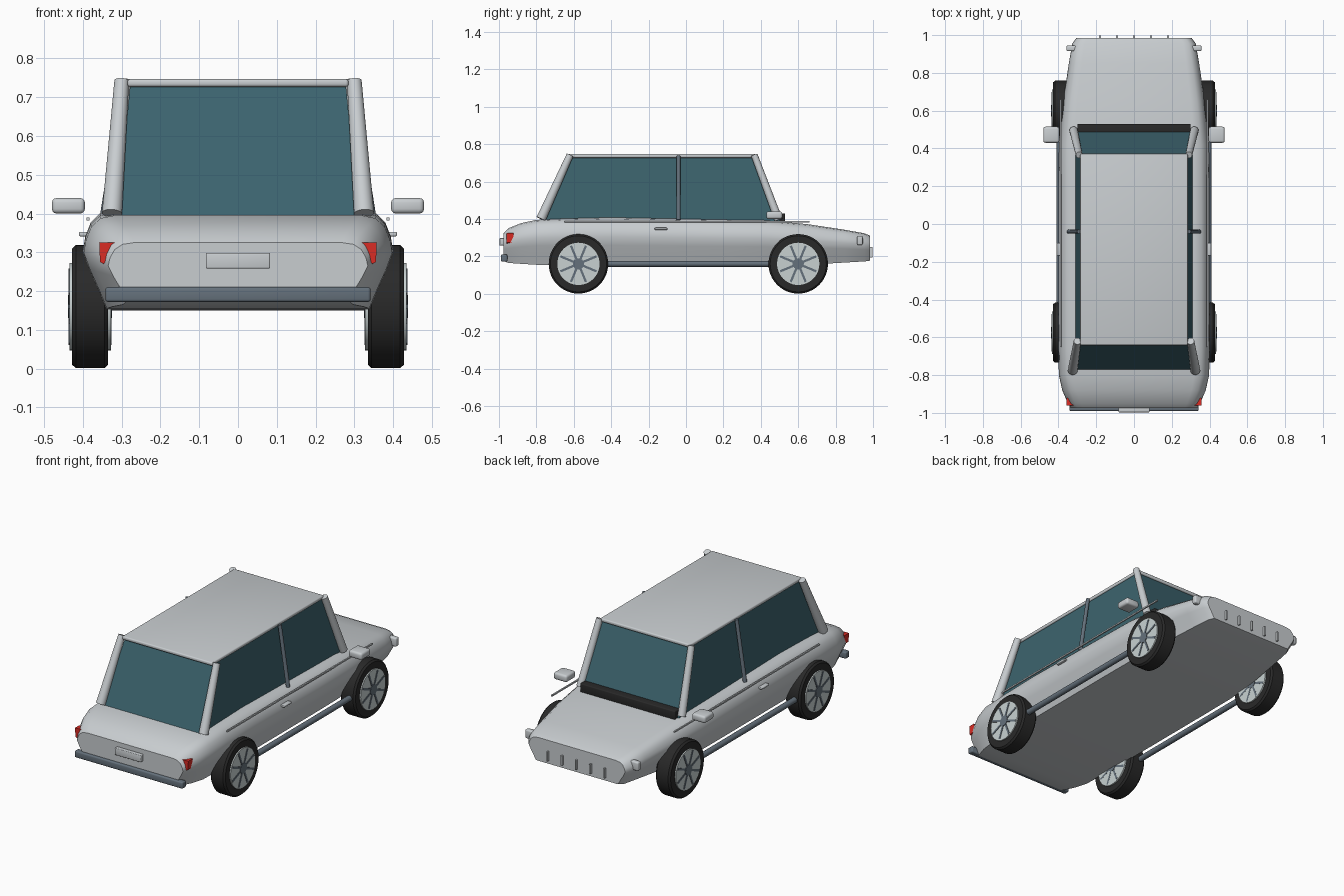
import bpy, bmesh, math
from mathutils import Vector, Matrix

cube = bpy.data.objects.get("Cube")
if cube:
    bpy.data.objects.remove(cube, do_unlink=True)


def material(name, r, g, b):
    m = bpy.data.materials.new(name)
    m.use_nodes = True
    m.diffuse_color = (r, g, b, 1)
    m.node_tree.nodes["Principled BSDF"].inputs["Base Color"].default_value = (r, g, b, 1)
    return m


PAINT = material("pale grey paint", 0.58, 0.61, 0.63)
GLASS = material("teal glass", 0.045, 0.125, 0.155)
SLATE = material("slate trim", 0.13, 0.165, 0.2)
BLACK = material("black rubber", 0.022, 0.022, 0.022)
RED = material("red lamp", 0.7, 0.025, 0.018)
RIM = material("wheel silver", 0.58, 0.64, 0.64)


def finish(name, bm, mat, angle=35):
    bmesh.ops.recalc_face_normals(bm, faces=bm.faces)
    mesh = bpy.data.meshes.new(name)
    bm.to_mesh(mesh)
    bm.free()
    mesh.materials.append(mat)
    mesh.shade_smooth()
    mesh.set_sharp_from_angle(angle=math.radians(angle))
    ob = bpy.data.objects.new(name, mesh)
    bpy.context.collection.objects.link(ob)
    return ob


def box(name, lo, hi, mat, bevel=0.0):
    lo, hi = Vector(lo), Vector(hi)
    bm = bmesh.new()
    bmesh.ops.create_cube(bm, size=1)
    for v in bm.verts:
        v.co = (lo + hi) / 2 + v.co * (hi - lo)
    if bevel:
        bmesh.ops.bevel(bm, geom=bm.edges[:], offset=bevel, segments=3,
                        profile=0.5, affect='EDGES')
    return finish(name, bm, mat)


def rod(name, a, b, ra, rb, mat, sides=24):
    a, b = Vector(a), Vector(b)
    bm = bmesh.new()
    bmesh.ops.create_cone(bm, cap_ends=True, segments=sides, radius1=ra,
                          radius2=rb, depth=(b - a).length)
    turn = (b - a).to_track_quat('Z', 'Y').to_matrix().to_4x4()
    bm.transform(Matrix.Translation((a + b) / 2) @ turn)
    return finish(name, bm, mat)


def loft(name, rings, mat, angle=35):
    bm = bmesh.new()
    loops = [[bm.verts.new(p) for p in ring] for ring in rings]
    for a, b in zip(loops, loops[1:]):
        for i in range(len(a)):
            j = (i + 1) % len(a)
            bm.faces.new((a[i], a[j], b[j], b[i]))
    bm.faces.new(loops[0])
    bm.faces.new(loops[-1])
    return finish(name, bm, mat, angle)


# Lower body: cross-sections (y, half width, bottom z, top z)
stations = [(-0.975, 0.335, 0.175, 0.325), (-0.95, 0.35, 0.165, 0.35),
            (-0.88, 0.38, 0.16, 0.378), (-0.8, 0.398, 0.155, 0.395),
            (-0.65, 0.4, 0.152, 0.402), (-0.4, 0.4, 0.15, 0.408),
            (-0.1, 0.4, 0.15, 0.402), (0.2, 0.4, 0.15, 0.396),
            (0.42, 0.398, 0.15, 0.393), (0.65, 0.375, 0.155, 0.372),
            (0.85, 0.345, 0.167, 0.342), (0.955, 0.327, 0.173, 0.323),
            (0.985, 0.305, 0.177, 0.31)]
outline = [(0.85, 0), (0.9, 0.2), (0.96, 0.42), (1, 0.6), (0.985, 0.74),
           (0.95, 0.88), (0.89, 0.97), (0.8, 1)]
rings = []
for y, w, zb, zt in stations:
    half = [(w * u, y, zb + (zt - zb) * v) for u, v in outline]
    rings.append(half + [(-x, yy, z) for x, yy, z in reversed(half)])
loft("body", rings, PAINT, 40)


# Cabin glass and roof
def rect(w, y0, y1, z):
    return [(-w, y0, z), (w, y0, z), (w, y1, z), (-w, y1, z)]


loft("cabin_glass", [rect(0.312, -0.78, 0.51, 0.375), rect(0.278, -0.62, 0.36, 0.735)], GLASS)
box("roof", (-0.285, -0.642, 0.727), (0.285, 0.372, 0.747), PAINT, 0.007)
box("cowl", (-0.3, 0.47, 0.38), (0.3, 0.53, 0.43), BLACK, 0.005)

# Rear bumper, number plate and grille bars
box("rear_bumper", (-0.342, -0.99, 0.172), (0.342, -0.955, 0.21), SLATE, 0.007)
box("rear_plate", (-0.083, -0.997, 0.258), (0.083, -0.97, 0.298), PAINT, 0.004)
for i in range(-2, 3):
    box("grille_bar", (i * 0.09 - 0.004, 0.97, 0.195), (i * 0.09 + 0.004, 0.998, 0.25), PAINT)

for s, side in ((1, "left"), (-1, "right")):
    def side_box(part, x0, x1, y0, y1, z0, z1, mat, bevel=0.0):
        box(side + "_" + part, (min(s * x0, s * x1), y0, z0),
            (max(s * x0, s * x1), y1, z1), mat, bevel)

    # Pillars
    rod(side + "_rear_pillar", (s * 0.325, -0.775, 0.4), (s * 0.3, -0.62, 0.742), 0.026, 0.019, PAINT)
    rod(side + "_front_pillar", (s * 0.32, 0.495, 0.395), (s * 0.29, 0.365, 0.742), 0.022, 0.018, PAINT)
    rod(side + "_middle_pillar", (s * 0.345, -0.04, 0.395), (s * 0.292, -0.04, 0.737), 0.011, 0.01, SLATE)

    # Mirrors, trim, handles, sills and front lamps
    side_box("mirror", 0.395, 0.48, 0.43, 0.515, 0.4, 0.44, PAINT, 0.012)
    side_box("trim_strip", 0.383, 0.391, -0.65, 0.66, 0.382, 0.39, PAINT)
    side_box("door_handle", 0.385, 0.41, -0.168, -0.1, 0.341, 0.353, PAINT, 0.004)
    side_box("front_lamp", 0.29, 0.358, 0.915, 0.945, 0.26, 0.31, PAINT, 0.008)
    rod(side + "_sill", (s * 0.395, -0.5, 0.16), (s * 0.395, 0.5, 0.16), 0.016, 0.016, SLATE)

    # Wedge-shaped tail lamp
    wedge = [(0.317, 0.325), (0.358, 0.325), (0.356, 0.275), (0.346, 0.27)]
    loft(side + "_tail_lamp", [[(s * x, y, z) for x, z in wedge] for y in (-0.96, -0.922)], RED)

    # Wheels: tyre, silver disc, spokes and hub
    for cy, end in ((-0.575, "rear"), (0.6, "front")):
        name = side + "_" + end

        def at(x, a=0.0, r=0.0):
            return Vector((s * x, cy + r * math.cos(a), 0.16 + r * math.sin(a)))

        profile = [(0.335, 0.11), (0.335, 0.15), (0.345, 0.159), (0.418, 0.159),
                   (0.428, 0.15), (0.428, 0.11)]
        loft(name + "_tyre", [[at(x, math.tau * k / 48, r) for k in range(48)]
                              for x, r in profile], BLACK)
        rod(name + "_rim", at(0.327), at(0.435), 0.113, 0.113, RIM, 48)
        rod(name + "_hub", at(0.325), at(0.439), 0.03, 0.03, SLATE)
        for k in range(8):
            a = math.tau * k / 8 + math.pi / 8
            bm = bmesh.new()
            bmesh.ops.create_cube(bm, size=1)
            bm.transform(Matrix.Translation(at(0.382, a, 0.062)) @ Matrix.Rotation(a, 4, 'X')
                         @ Matrix.Diagonal((0.111, 0.085, 0.012, 1)))
            finish(name + "_spoke", bm, SLATE)
